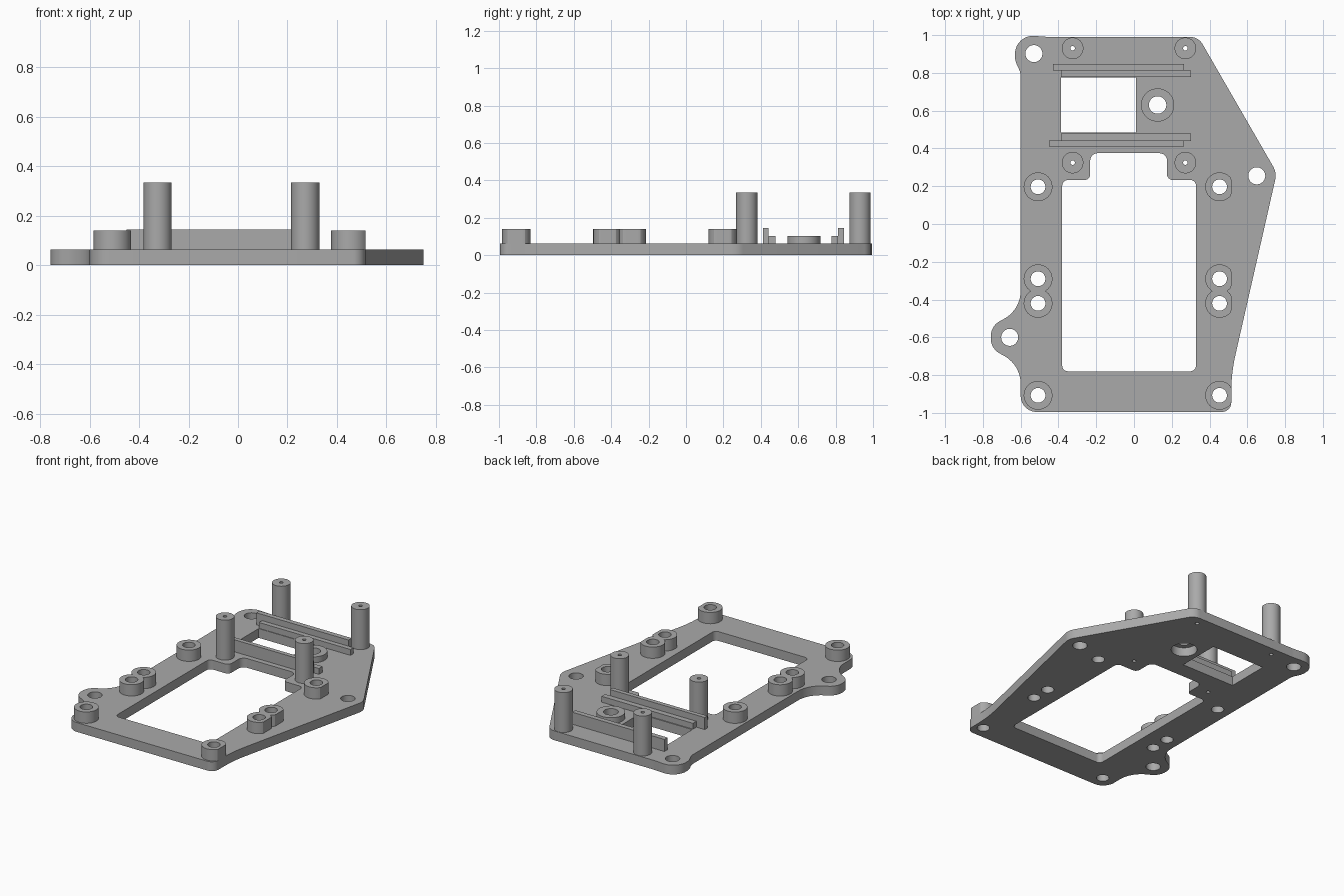
import bpy
import bmesh
from math import sin, cos, tan, tau
from mathutils import Vector

cube = bpy.data.objects.get("Cube")
if cube:
    bpy.data.objects.remove(cube, do_unlink=True)

grey = bpy.data.materials.new("plain grey")
grey.use_nodes = True
grey.diffuse_color = (0.4, 0.4, 0.4, 1)
grey.node_tree.nodes["Principled BSDF"].inputs["Base Color"].default_value = (0.4, 0.4, 0.4, 1)

PLATE_TOP = 0.063
SINK = 0.003  # overlap of raised parts into the plate


def circle(x, y, r, n=48, max_x=9):
    """Circle outline, optionally cut flat on its +x side."""
    return [(min(x + r * cos(tau * i / n), max_x), y + r * sin(tau * i / n)) for i in range(n)]


def rounded(corners, steps=10):
    """Polygon outline whose (x, y, radius) corners are filleted."""
    out = []
    for i, (x, y, r) in enumerate(corners):
        p = Vector((x, y))
        a = (Vector(corners[i - 1][:2]) - p).normalized()
        b = (Vector(corners[(i + 1) % len(corners)][:2]) - p).normalized()
        if r == 0:
            out.append(p)
            continue
        half = a.angle(b) / 2
        centre = p + (a + b).normalized() * r / sin(half)
        start = p + a * r / tan(half) - centre
        end = p + b * r / tan(half) - centre
        sweep = start.angle_signed(end)
        for k in range(steps + 1):
            t = -sweep * k / steps
            out.append(centre + Vector((start.x * cos(t) - start.y * sin(t),
                                        start.x * sin(t) + start.y * cos(t))))
    return out


def slab(name, loops, z0, z1):
    """Extrude an outline, with any inner loops as holes, from z0 to z1."""
    curve = bpy.data.curves.new(name, "CURVE")
    curve.dimensions = "2D"
    curve.fill_mode = "BOTH"
    curve.extrude = (z1 - z0) / 2
    for loop in loops:
        spline = curve.splines.new("POLY")
        spline.points.add(len(loop) - 1)
        for point, (x, y) in zip(spline.points, loop):
            point.co = (x, y, 0, 1)
        spline.use_cyclic_u = True
    temp = bpy.data.objects.new(name + " profile", curve)
    bpy.context.collection.objects.link(temp)
    graph = bpy.context.evaluated_depsgraph_get()
    mesh = bpy.data.meshes.new_from_object(temp.evaluated_get(graph))
    bpy.data.objects.remove(temp, do_unlink=True)

    bm = bmesh.new()
    bm.from_mesh(mesh)
    bmesh.ops.remove_doubles(bm, verts=bm.verts, dist=0.0001)
    bmesh.ops.translate(bm, verts=bm.verts, vec=(0, 0, (z0 + z1) / 2))
    bmesh.ops.recalc_face_normals(bm, faces=bm.faces)
    for face in bm.faces:
        face.smooth = True
    bm.to_mesh(mesh)
    bm.free()
    mesh.set_sharp_from_angle(angle=0.5)
    mesh.materials.clear()
    mesh.materials.append(grey)
    obj = bpy.data.objects.new(name, mesh)
    bpy.context.collection.objects.link(obj)
    return obj


def box(x0, x1, y0, y1):
    return [(x0, y0), (x1, y0), (x1, y1), (x0, y1)]


# Positions shared by the holes and the raised parts
boss_spots = [(x, y) for x in (-0.508, 0.453) for y in (0.197, -0.29, -0.42, -0.907)]
pillar_spots = [(x, y) for x in (-0.325, 0.272) for y in (0.325, 0.93)]
lug_spots = [(-0.53, 0.902), (0.65, 0.255), (-0.658, -0.6)]
collar_spot = (0.125, 0.63)

# Base plate outline with its mounting ears
outline = rounded([
    (-0.6, -0.995, 0.085), (0.515, -0.995, 0.05), (0.515, -0.79, 0.9),
    (0.756, 0.271, 0.1), (0.341, 0.99, 0.075),
    (-0.45, 0.99, 0.2), (-0.63, 1.003, 0.095), (-0.63, 0.865, 0.1), (-0.6, 0.8, 0.1),
    (-0.6, -0.455, 0.17), (-0.758, -0.54, 0.09),
    (-0.758, -0.66, 0.09), (-0.6, -0.745, 0.17)])

# Large stepped opening and small rectangular window
opening = rounded([
    (-0.38, -0.78, 0.03), (0.328, -0.78, 0.03), (0.328, 0.233, 0.03), (0.175, 0.233, 0.03),
    (0.175, 0.375, 0.04), (-0.232, 0.375, 0.04), (-0.232, 0.233, 0.03), (-0.38, 0.233, 0.03)], 6)
window = box(-0.387, 0.01, 0.485, 0.775)

holes = [opening, window, circle(*collar_spot, 0.08)]
holes += [circle(x, y, 0.045) for x, y in lug_spots]
holes += [circle(x, y, 0.039) for x, y in boss_spots]
holes += [circle(x, y, 0.012, 16) for x, y in pillar_spots]
slab("base_plate", [outline] + holes, 0, PLATE_TOP)

# Screw bosses, cut flat along the right-hand plate edge
for i, (x, y) in enumerate(boss_spots):
    slab(f"screw_boss_{i + 1}", [circle(x, y, 0.076, max_x=0.515), circle(x, y, 0.039)],
         PLATE_TOP - SINK, 0.14)

# Tall pillars with pilot holes
for i, (x, y) in enumerate(pillar_spots):
    slab(f"pillar_{i + 1}", [circle(x, y, 0.057), circle(x, y, 0.012, 16)],
         PLATE_TOP - SINK, 0.335)

# Collar that roofs the counterbore
slab("collar", [circle(*collar_spot, 0.088), circle(*collar_spot, 0.046)], PLATE_TOP - SINK, 0.103)

# Stepped rails on both sides of the window
rails = {
    "back_rail_tall": ((-0.43, 0.265, 0.812, 0.846), 0.145),
    "back_rail_low": ((-0.387, 0.302, 0.779, 0.813), 0.103),
    "front_rail_tall": ((-0.45, 0.265, 0.411, 0.441), 0.145),
    "front_rail_low": ((-0.387, 0.302, 0.44, 0.478), 0.103),
}
for name, (extent, top) in rails.items():
    slab(name, [box(*extent)], PLATE_TOP - SINK, top)
